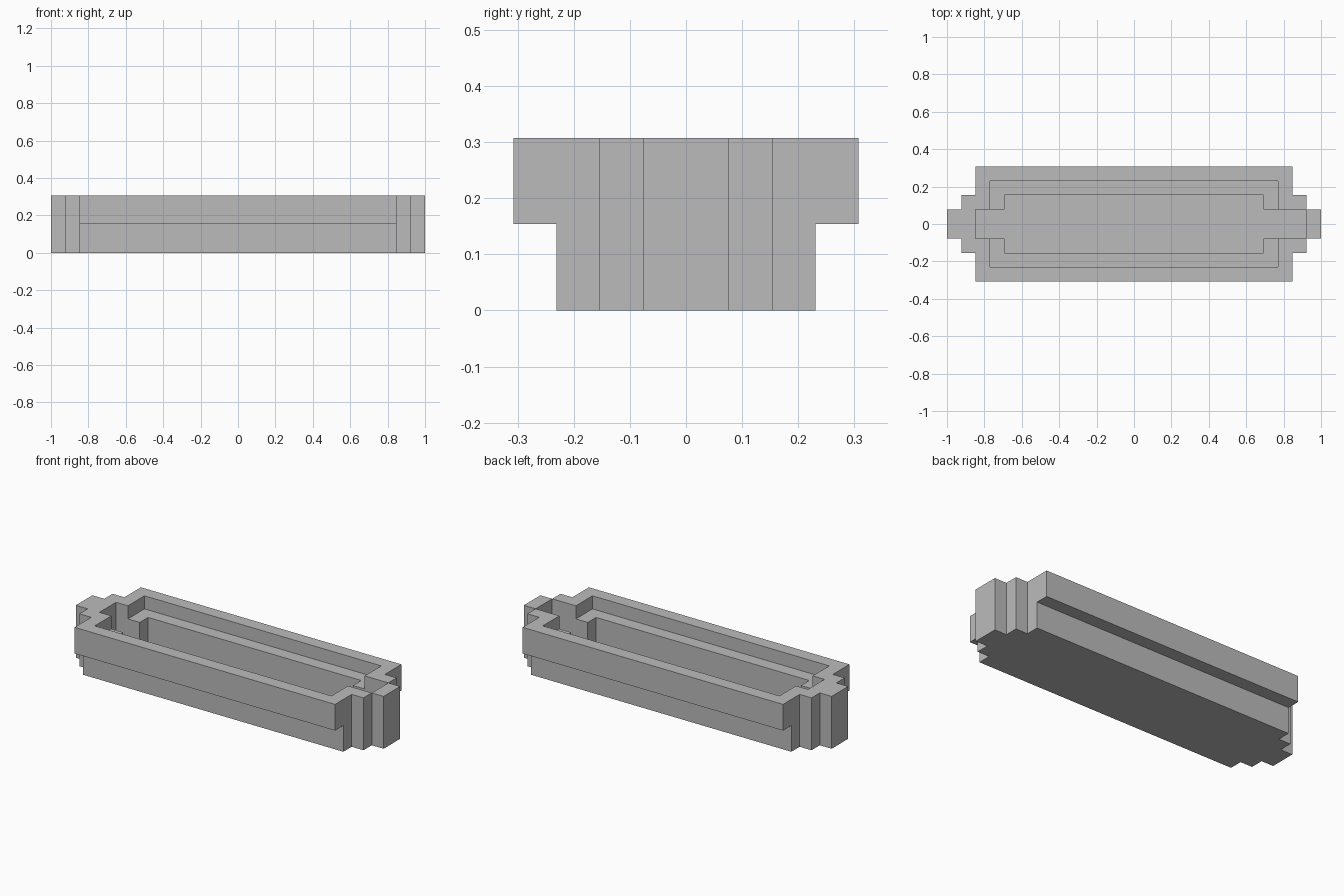
import bpy
import bmesh

if "Cube" in bpy.data.objects:
    bpy.data.objects.remove(bpy.data.objects["Cube"], do_unlink=True)

U = 1 / 13  # one module: wall thickness

grey = bpy.data.materials.new("stone_grey")
grey.use_nodes = True
colour = (0.5, 0.5, 0.5, 1)
grey.diffuse_color = colour
grey.node_tree.nodes["Principled BSDF"].inputs["Base Color"].default_value = colour


def prism(name, outline, bottom, top):
    """Extrude a plan outline, given in modules, between two heights."""
    bm = bmesh.new()
    base = bm.faces.new([bm.verts.new((x * U, y * U, bottom * U)) for x, y in outline])
    out = bmesh.ops.extrude_face_region(bm, geom=[base])
    moved = [v for v in out["geom"] if isinstance(v, bmesh.types.BMVert)]
    bmesh.ops.translate(bm, verts=moved, vec=(0, 0, (top - bottom) * U))
    bmesh.ops.recalc_face_normals(bm, faces=bm.faces)
    mesh = bpy.data.meshes.new(name)
    bm.to_mesh(mesh)
    bm.free()
    mesh.materials.append(grey)
    obj = bpy.data.objects.new(name, mesh)
    bpy.context.collection.objects.link(obj)
    return obj


def stepped(right, left):
    """Plan outline from the step corners of each end, mirrored across y."""
    def end(steps, side):
        pts = []
        for i, (x, y) in enumerate(steps):
            pts.append((side * x, y))
            if i + 1 < len(steps):
                pts.append((side * x, steps[i + 1][1]))
        return pts
    r, l = end(right, 1), end(left, -1)
    return (r + [(x, -y) for x, y in reversed(r)]
            + [(x, -y) for x, y in l] + list(reversed(l)))


def box_plan(x, y0, y1):
    return [(-x, y0), (x, y0), (x, y1), (-x, y1)]


# Outer shell with stepped ends
ends = [(11, 4), (12, 2), (13, 1)]
trough = prism("trough", stepped(ends, ends), 0, 4)

# Undercuts below the side rims, wide upper basin, deep basin with end notches
cutters = [
    prism("front_undercut", box_plan(14, -5, -3), -1, 2),
    prism("back_undercut", box_plan(14, 3, 5), -1, 2),
    prism("upper_basin", box_plan(10, -3, 3), 3, 5),
    prism("deep_basin", stepped([(9, 2), (12, 1)], [(9, 2), (11, 1)]), 1, 6),
]
for cutter in cutters:
    cutter.hide_render = True
    mod = trough.modifiers.new(cutter.name, "BOOLEAN")
    mod.operation = "DIFFERENCE"
    mod.solver = "EXACT"
    mod.object = cutter

# Bake the cuts and remove the helpers
graph = bpy.context.evaluated_depsgraph_get()
carved = bpy.data.meshes.new_from_object(trough.evaluated_get(graph))
trough.modifiers.clear()
trough.data = carved
for cutter in cutters:
    bpy.data.objects.remove(cutter, do_unlink=True)
